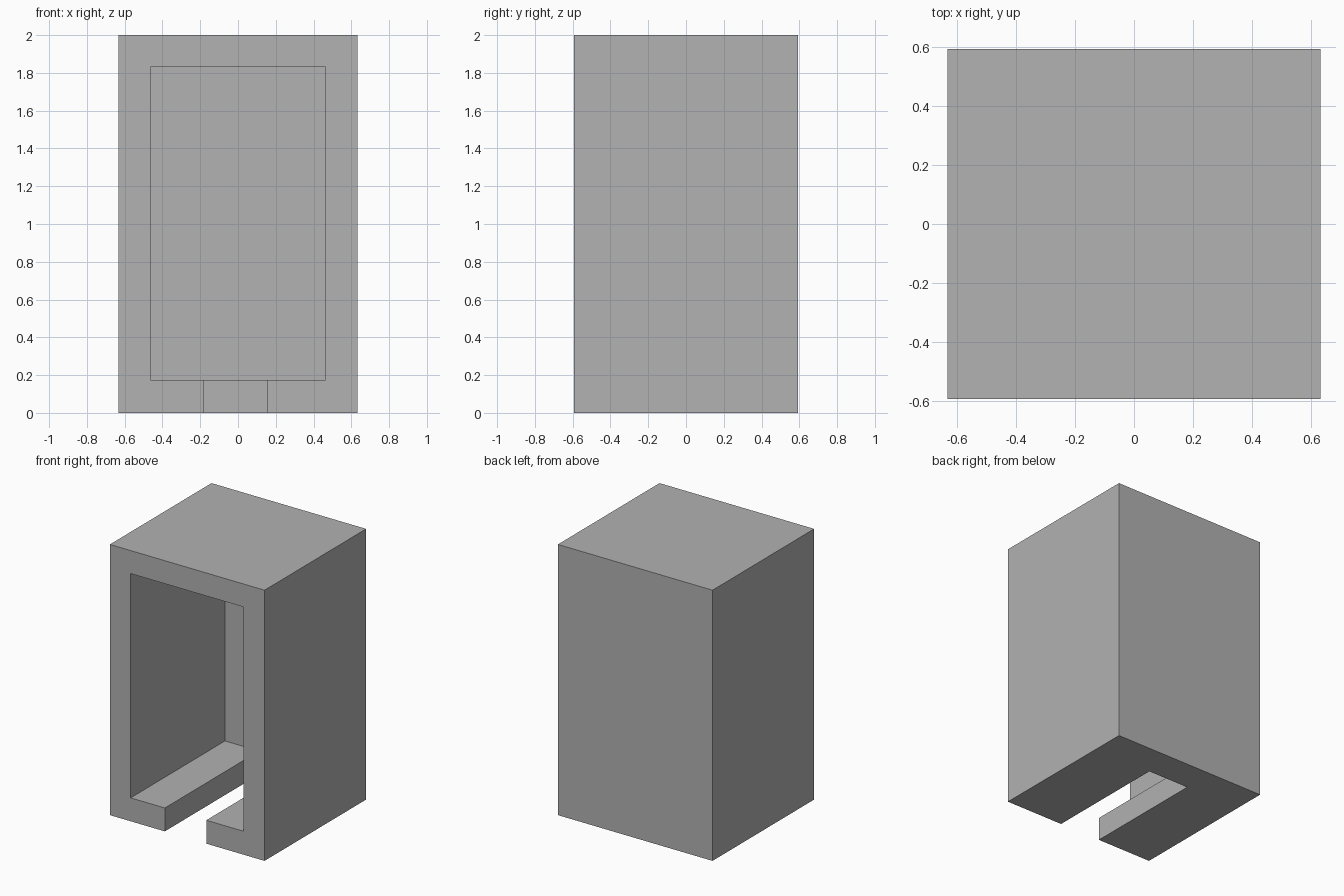
import bpy

default = bpy.data.objects.get("Cube")
if default:
    bpy.data.objects.remove(default, do_unlink=True)

# Single flat grey
grey = bpy.data.materials.new("plain_grey")
grey.use_nodes = True
colour = (0.445, 0.445, 0.445, 1)
grey.diffuse_color = colour
grey.node_tree.nodes["Principled BSDF"].inputs["Base Color"].default_value = colour


def box(name, low, high):
    """Axis-aligned box between two corners."""
    bpy.ops.mesh.primitive_cube_add(size=1)
    ob = bpy.context.object
    ob.name = name
    ob.location = [(a + b) / 2 for a, b in zip(low, high)]
    ob.scale = [b - a for a, b in zip(low, high)]
    bpy.ops.object.transform_apply(location=True, rotation=False, scale=True)
    ob.data.materials.append(grey)
    return ob


WIDTH, DEPTH, HEIGHT = 1.264, 1.186, 2.0
WALL = 0.17
half_w, half_d = WIDTH / 2, DEPTH / 2

# Outer block
housing = box("housing", (-half_w, -half_d, 0), (half_w, half_d, HEIGHT))

# Front opening, and the slot through the floor (slightly off centre)
cutters = [
    box("cavity_cutter", (WALL - half_w, -1, WALL + 0.003),
        (half_w - WALL, half_d - WALL / 2, HEIGHT - WALL)),
    box("floor_slot_cutter", (-0.183, -1.1, -0.2), (0.156, 0.35, 0.4)),
]

bpy.context.view_layer.objects.active = housing
for cutter in cutters:
    cutter.hide_render = True
    cut = housing.modifiers.new(cutter.name, 'BOOLEAN')
    cut.operation = 'DIFFERENCE'
    cut.solver = 'EXACT'
    cut.object = cutter
    bpy.ops.object.modifier_apply(modifier=cut.name)
    bpy.data.objects.remove(cutter, do_unlink=True)
